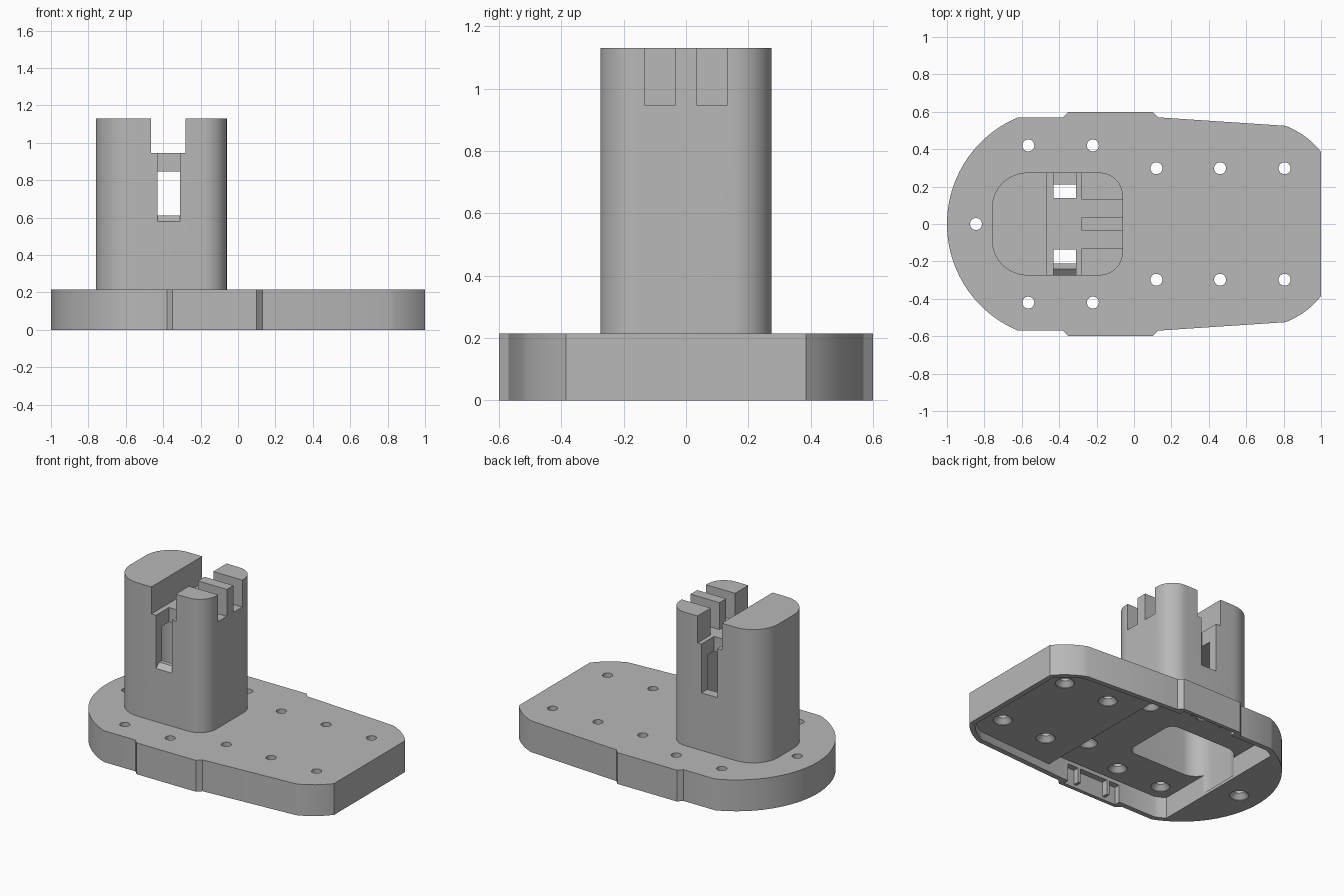
import bpy, bmesh, math
from mathutils import Matrix

if "Cube" in bpy.data.objects:
    bpy.data.objects.remove(bpy.data.objects["Cube"])

grey = bpy.data.materials.new("plain grey")
grey.diffuse_color = (0.48, 0.48, 0.48, 1)
grey.use_nodes = True
grey.node_tree.nodes["Principled BSDF"].inputs["Base Color"].default_value = grey.diffuse_color


def new_object(name, bm, cutter=False):
    bmesh.ops.recalc_face_normals(bm, faces=bm.faces)
    me = bpy.data.meshes.new(name)
    bm.to_mesh(me)
    bm.free()
    me.materials.append(grey)
    ob = bpy.data.objects.new(name, me)
    bpy.context.collection.objects.link(ob)
    ob.hide_render = cutter
    return ob


def add_prism(bm, pts, lo, hi, place=lambda u, v, w: (u, v, w)):
    """Extrude a closed 2D outline from lo to hi."""
    a = [bm.verts.new(place(u, v, lo)) for u, v in pts]
    b = [bm.verts.new(place(u, v, hi)) for u, v in pts]
    bm.faces.new(a)
    bm.faces.new(b)
    for i in range(len(pts)):
        j = (i + 1) % len(pts)
        bm.faces.new((a[i], a[j], b[j], b[i]))


def prism(name, pts, lo, hi, cutter=False, place=lambda u, v, w: (u, v, w)):
    bm = bmesh.new()
    add_prism(bm, pts, lo, hi, place)
    return new_object(name, bm, cutter)


def rect(x0, x1, y0, y1):
    return [(x0, y0), (x1, y0), (x1, y1), (x0, y1)]


def box(name, x0, x1, y0, y1, z0, z1, cutter=True):
    return prism(name, rect(x0, x1, y0, y1), z0, z1, cutter)


def cut(target, cutters):
    for c in cutters:
        m = target.modifiers.new("cut", 'BOOLEAN')
        m.operation = 'DIFFERENCE'
        m.solver = 'EXACT'
        m.object = c
        bpy.context.view_layer.objects.active = target
        bpy.ops.object.modifier_apply(modifier=m.name)


def finish(ob):
    bpy.ops.object.select_all(action='DESELECT')
    ob.select_set(True)
    bpy.context.view_layer.objects.active = ob
    bpy.ops.object.shade_smooth_by_angle(angle=math.radians(25))


def mirrored(half):
    """Close a +y half outline by reflecting it in y."""
    return half + [(x, -y) for x, y in reversed(half) if y > 1e-5]


def rear_arc(x_start, d, n):
    """Round end of the base, inset by d, from x_start to the straight side."""
    r, cx = 0.6175 - d, -0.3825
    a0 = math.acos(max(-1, (x_start - cx) / r))
    a1 = math.pi - math.asin((0.57 - d) / r)
    return [(cx + r * math.cos(a0 + (a1 - a0) * i / n),
             r * math.sin(a0 + (a1 - a0) * i / n)) for i in range(n + 1)]


def side(x, d):
    return (x, 0.57 - (x - 0.13) * 0.0662 - d)


def nose_arc(d, n=8):
    p, q, r = side(0.81, d), (0.925 - d * 0.7, 0.48 - d * 0.7), (1 - d, 0.385 - d * 0.4)
    out = []
    for i in range(n + 1):
        t = i / n
        out.append(tuple((1 - t) ** 2 * p[k] + 2 * t * (1 - t) * q[k] + t * t * r[k]
                         for k in (0, 1)))
    return out


def rounded(x0, x1, hy, r_left, r_right, n=12):
    half = []
    for cx, r, a in ((x0 + r_left, r_left, math.pi), (x1 - r_right, r_right, math.pi / 2)):
        half += [(cx + r * math.cos(a - math.pi / 2 * i / n),
                  hy - r + r * math.sin(a - math.pi / 2 * i / n)) for i in range(n + 1)]
    return mirrored(half)


# Base plate with side bulges
outline = rear_arc(-1, 0, 28) + [(-0.38, 0.57), (-0.35, 0.6), (0.1, 0.6), (0.13, 0.57)] + nose_arc(0)
base = prism("base_plate", mirrored(outline), 0, 0.215)

# Two-level recess underneath
wall = 0.035
deep = prism("deep_recess_cutter", mirrored(
    rear_arc(-0.68, wall, 4) + [(0.13, 0.57 - wall), side(0.24, wall)]), -0.1, 0.145, True)
shallow = prism("shallow_recess_cutter", mirrored(
    [side(0.2, wall)] + nose_arc(wall)), -0.1, 0.055, True)
pockets = [box("pocket_cutter", -0.33, 0.08, min(s * 0.5, s * 0.575), max(s * 0.5, s * 0.575),
               -0.1, 0.12) for s in (-1, 1)]

# Countersunk screw holes
bm = bmesh.new()
spots = [(-0.845, 0, 0.0)]
for s in (-1, 1):
    spots += [(-0.565, s * 0.42, 0.145), (-0.22, s * 0.42, 0.145), (0.12, s * 0.298, 0.145),
              (0.46, s * 0.298, 0.055), (0.805, s * 0.298, 0.055)]
for x, y, z in spots:
    rings = []
    for r, h in ((0.06, z - 0.03), (0.06, z + 0.004), (0.032, z + 0.035), (0.032, 0.3)):
        rings.append([bm.verts.new((x + r * math.cos(i * math.pi / 12),
                                    y + r * math.sin(i * math.pi / 12), h)) for i in range(24)])
    bm.faces.new(rings[0])
    bm.faces.new(rings[-1])
    for a, b in zip(rings, rings[1:]):
        for i in range(24):
            j = (i + 1) % 24
            bm.faces.new((a[i], a[j], b[j], b[i]))
holes = new_object("screw_hole_cutter", bm, True)

# Hollow post, capped near the top
cavity = prism("cavity_cutter", rounded(-0.695, -0.125, 0.21, 0.125, 0.06), 0.02, 0.845, True)
cut(base, [deep, shallow] + pockets + [holes, cavity])
post = prism("post", rounded(-0.76, -0.06, 0.275, 0.19, 0.125), 0.215, 1.13)

# Cross trench, prong gaps and side windows
trench = box("trench_cutter", -0.465, -0.28, -0.5, 0.5, 0.945, 1.3)
gaps = [box("prong_gap_cutter", -0.35, 0.1, y, y + 0.096, 0.945, 1.3) for y in (-0.132, 0.036)]
front_window = prism("front_window_cutter",
                     [(-0.135, 0.61), (-0.24, 0.61), (-0.31, 0.55), (-0.31, 1.0), (-0.135, 1.0)],
                     -0.43, -0.31, True, lambda u, v, w: (w, u, v))
back_window = box("back_window_cutter", -0.43, -0.31, 0.138, 0.4, 0.61, 1.0)
cut(post, [cavity, trench] + gaps + [front_window, back_window])

# Small tabs inside the side pockets
tabs = []
for s in (-1, 1):
    for x in (-0.25, -0.02):
        y0, y1 = sorted((s * 0.535, s * 0.576))
        tabs.append(box("pocket_tab", x, x + 0.02, y0, y1, 0.02, 0.121, False))

for ob in [base, post] + tabs:
    finish(ob)

# Remove the cutters
for ob in list(bpy.data.objects):
    if ob.hide_render:
        bpy.data.objects.remove(ob)
